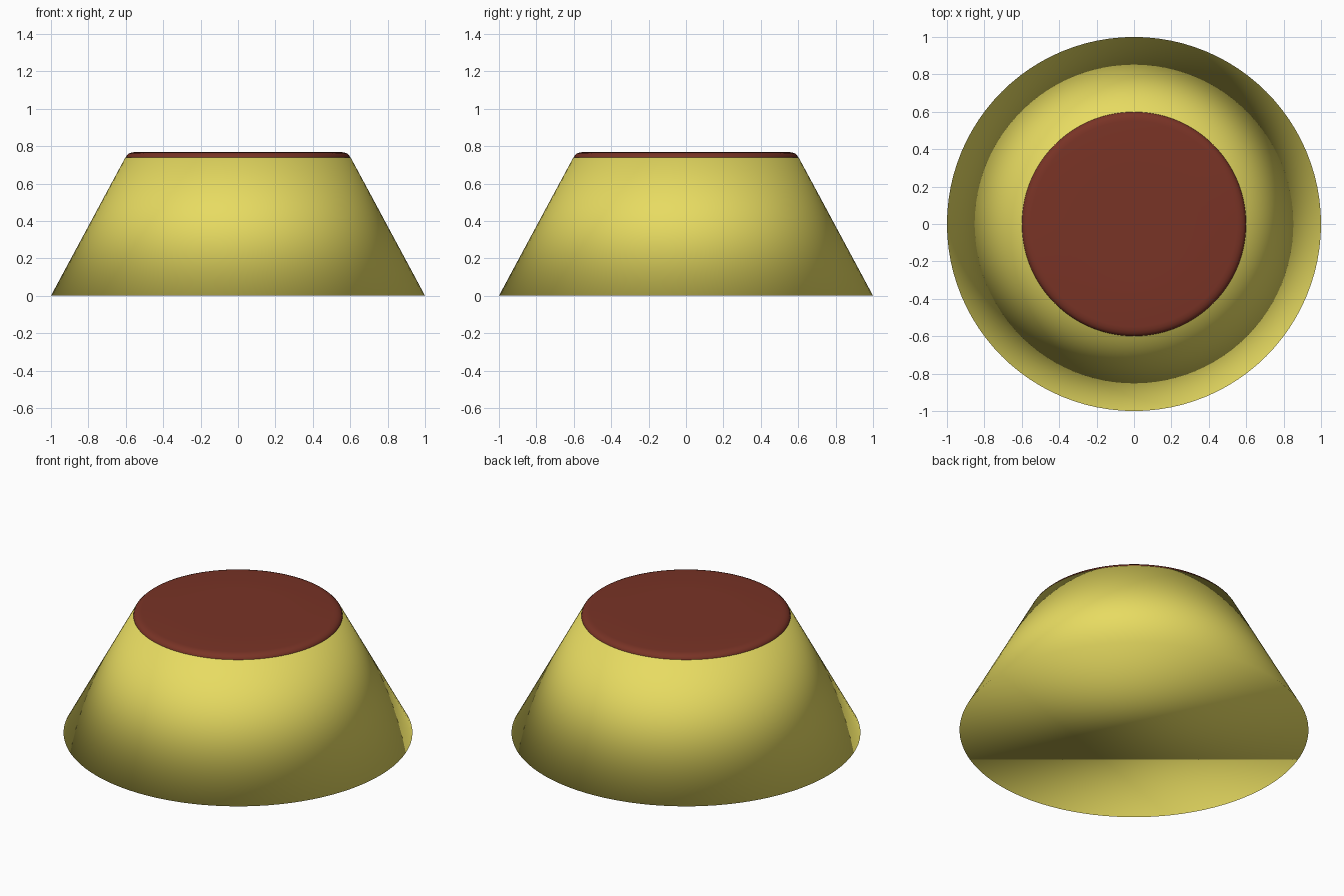
import bpy, bmesh
from math import cos, sin, pi

if "Cube" in bpy.data.objects:
    bpy.data.objects.remove(bpy.data.objects["Cube"])

SIDES = 96


def material(name, rgb):
    m = bpy.data.materials.new(name)
    m.diffuse_color = (*rgb, 1.0)
    m.use_nodes = True
    m.node_tree.nodes["Principled BSDF"].inputs["Base Color"].default_value = m.diffuse_color
    return m


def lathe(name, profile, mat):
    """Closed, fully smooth solid of revolution from (radius, z) points, bottom to top."""
    bm = bmesh.new()
    rings = [[bm.verts.new((r * cos(2 * pi * i / SIDES), r * sin(2 * pi * i / SIDES), z))
              for i in range(SIDES)] for r, z in profile]
    for low, high in zip(rings, rings[1:]):
        for i in range(SIDES):
            j = (i + 1) % SIDES
            bm.faces.new((low[i], low[j], high[j], high[i]))
    bm.faces.new(rings[0][::-1])
    bm.faces.new(rings[-1])
    for f in bm.faces:
        f.smooth = True
    mesh = bpy.data.meshes.new(name)
    bm.to_mesh(mesh)
    bm.free()
    mesh.materials.append(mat)
    obj = bpy.data.objects.new(name, mesh)
    bpy.context.collection.objects.link(obj)
    return obj


# Custard body: smooth-shaded tapered cone
lathe("custard_body", [(1.0, 0.0), (0.602, 0.74)], material("custard", (0.8, 0.71, 0.12)))

# Caramel topping: thin disc with a rounded upper rim
rim = [(0.55 + 0.05 * cos(a * pi / 8), 0.738 + 0.03 * sin(a * pi / 8)) for a in range(5)]
lathe("caramel_top", [(0.6, 0.725)] + rim + [(0.3, 0.768)],
      material("caramel", (0.19, 0.033, 0.019)))
